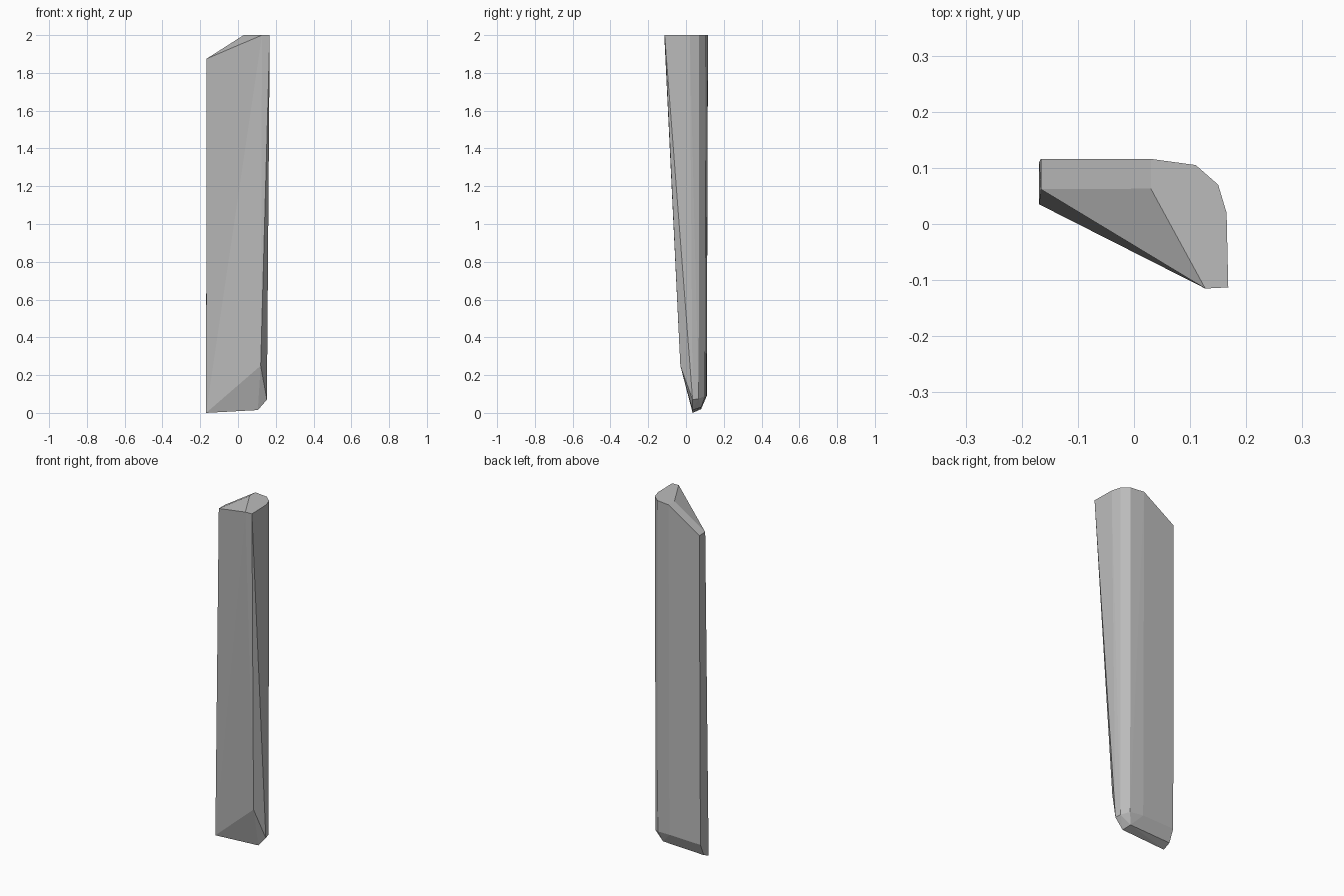
import bpy
import bmesh
import math

default_cube = bpy.data.objects.get("Cube")
if default_cube:
    bpy.data.objects.remove(default_cube, do_unlink=True)


def flat_material(name, value):
    mat = bpy.data.materials.new(name)
    mat.use_nodes = True
    color = (value, value, value, 1.0)
    mat.diffuse_color = color
    mat.node_tree.nodes["Principled BSDF"].inputs["Base Color"].default_value = color
    return mat


def faceted_shard(name, sections, mat):
    """Convex faceted solid spanning a few groups of corner points."""
    bm = bmesh.new()
    for section in sections:
        for corner in section:
            bm.verts.new(corner)
    hull = bmesh.ops.convex_hull(bm, input=bm.verts)
    loose = [v for v in hull["geom_interior"] if isinstance(v, bmesh.types.BMVert)]
    bmesh.ops.delete(bm, geom=loose, context="VERTS")
    # merge the triangles of each flat facet
    bmesh.ops.dissolve_limit(bm, angle_limit=math.radians(1),
                             verts=bm.verts, edges=bm.edges)
    bmesh.ops.recalc_face_normals(bm, faces=bm.faces)
    mesh = bpy.data.meshes.new(name)
    bm.to_mesh(mesh)
    bm.free()
    mesh.materials.append(mat)
    obj = bpy.data.objects.new(name, mesh)
    bpy.context.collection.objects.link(obj)
    return obj


# Flat top with a rounded back corner
top = [(0.127, -0.115, 2), (0.168, -0.113, 2), (0.165, 0.02, 2),
       (0.15, 0.07, 2), (0.11, 0.105, 2), (0.03, 0.116, 2), (0.03, 0.063, 2)]

# Lower end of the sloping top cut
slope_end = [(-0.166, 0.062, 1.875), (-0.166, 0.116, 1.875)]

# Upper rim of the bottom chamfer
chamfer_rim = [(0.12, -0.03, 0.25), (0.153, 0.035, 0.07), (0.147, 0.067, 0.075),
               (0.11, 0.1, 0.09), (0.03, 0.109, 0.095), (-0.169, 0.11, 0.09)]

# Small underside
underside = [(-0.169, 0.035, 0), (0.105, 0.035, 0.015),
             (0.09, 0.08, 0.03), (-0.169, 0.08, 0.02)]

stone = flat_material("stone_grey", 0.5)
faceted_shard("stone_shard", [top, slope_end, chamfer_rim, underside], stone)
